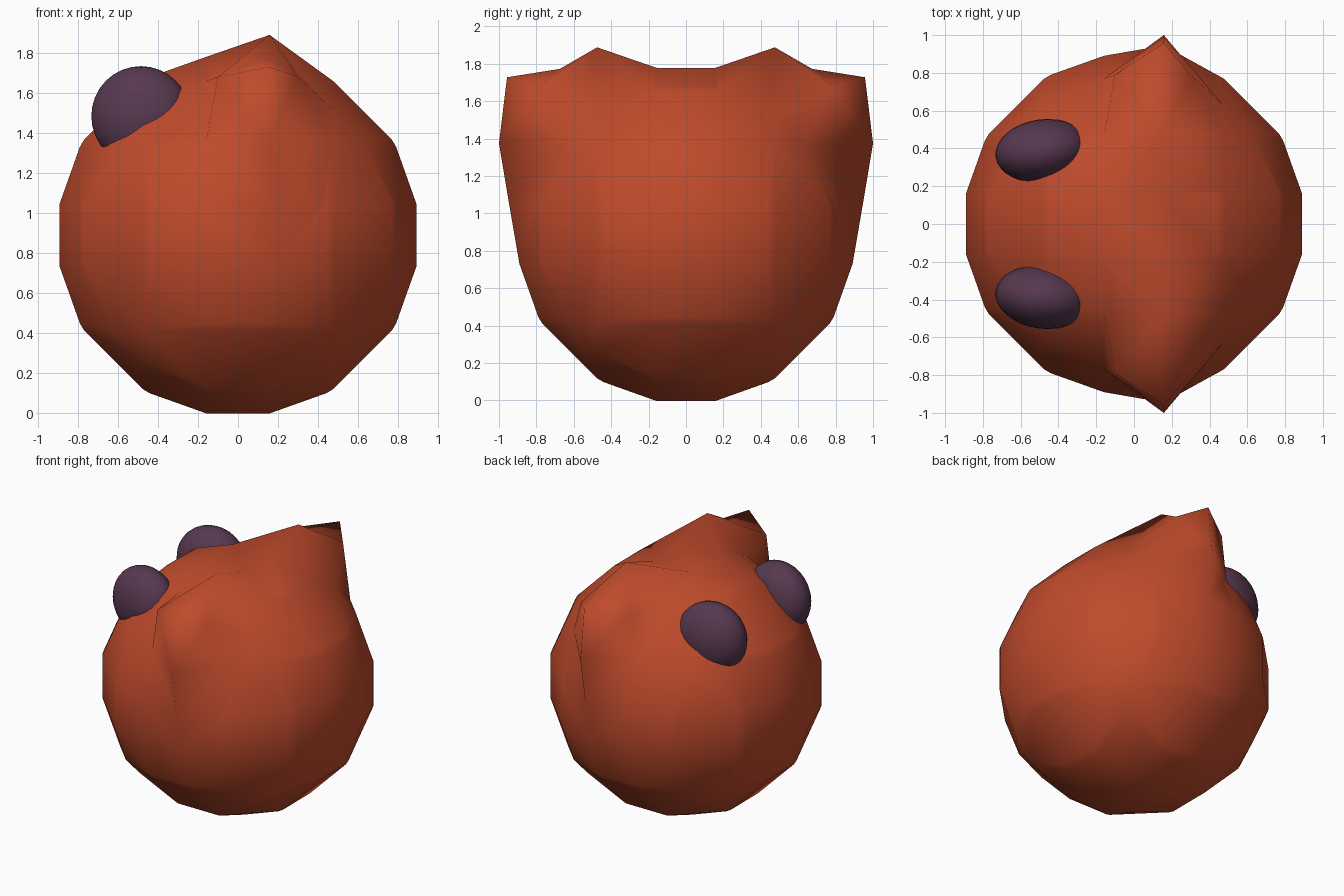
import bpy, bmesh
from math import sqrt, radians
from mathutils import Vector

if "Cube" in bpy.data.objects:
    bpy.data.objects.remove(bpy.data.objects["Cube"])

CZ = 0.888      # height of the ball centre
R2 = 0.843      # squared ball radius
LATTICE = (-0.79, -0.475, -0.158, 0.158, 0.475, 0.79)


def material(name, rgb):
    m = bpy.data.materials.new(name)
    m.diffuse_color = (*rgb, 1)
    m.use_nodes = True
    m.node_tree.nodes["Principled BSDF"].inputs["Base Color"].default_value = m.diffuse_color
    return m


rust = material("rust", (0.52, 0.07, 0.025))
plum = material("plum", (0.095, 0.04, 0.08))

# Faceted ball: lattice lines cut by a sphere, wrapped in a hull
bm = bmesh.new()
for u in LATTICE:
    for v in LATTICE:
        w2 = R2 - u * u - v * v
        if w2 > 0:
            for w in (sqrt(w2), -sqrt(w2)):
                for co in ((u, v, w), (u, w, v), (w, u, v)):
                    bm.verts.new(co)
bmesh.ops.convex_hull(bm, input=bm.verts[:])
bmesh.ops.recalc_face_normals(bm, faces=bm.faces[:])
ball_verts = bm.verts[:]

# Pointed ears: raised tips joined to the ball's own vertices
TIPS = {
    "A": (0.158, 0.475, 1.0), "B": (0.12, 0.674, 0.885), "C": (0.158, 0.957, 0.84),
    "D": (0.158, 1.0, 0.486), "E": (0.158, 0.945, 0.158),
    "G": (-0.10, 0.79, 0.79), "K": (0.30, 0.79, 0.79),
}
ROOTS = {
    "T": (0.158, 0.158, 0.89), "U": (-0.158, 0.158, 0.89), "V": (0.475, 0.158, 0.77),
    "L": (-0.158, 0.475, 0.77), "H": (-0.158, 0.77, 0.475), "M": (-0.158, 0.89, 0.158),
    "R": (0.475, 0.475, 0.626), "S": (0.475, 0.626, 0.475), "N": (0.475, 0.77, 0.158),
    "F": (0.158, 0.89, -0.158),
}
FACES = ("TAU UAL ALG ABG BCG CDG GDH LGH DEH HEM EFM "
         "TVA VRA ARK AKB BKC CKD KSD RSK DSE ESN ENF").split()
for side in (1, -1):
    core = Vector((0.12, side * 0.45, 0.45))
    v = {k: bm.verts.new((x, side * y, z)) for k, (x, y, z) in TIPS.items()}
    for k, (x, y, z) in ROOTS.items():
        p = Vector((x, side * y, z))
        v[k] = min(ball_verts, key=lambda b: (b.co - p).length)
    for names in FACES:
        f = bm.faces.new([v[n] for n in names])
        f.normal_update()
        if f.normal.dot(f.calc_center_median() - core) < 0:
            f.normal_flip()
for f in bm.faces:
    f.smooth = True
bmesh.ops.translate(bm, verts=bm.verts[:], vec=(0, 0, CZ))
mesh = bpy.data.meshes.new("head")
bm.to_mesh(mesh)
bm.free()
mesh.materials.append(rust)
bpy.context.collection.objects.link(bpy.data.objects.new("head", mesh))

# Eyes: flattened spheres sunk into the ball
for side, name in ((-1, "eye_front"), (1, "eye_back")):
    bpy.ops.mesh.primitive_uv_sphere_add(segments=32, ring_count=16, radius=1,
                                         location=(-0.485, side * 0.388, 1.482))
    eye = bpy.context.object
    eye.name = name
    eye.scale = (0.25, 0.166, 0.25)
    eye.rotation_euler.z = radians(8 * side)
    bpy.ops.object.shade_smooth()
    eye.data.materials.append(plum)
